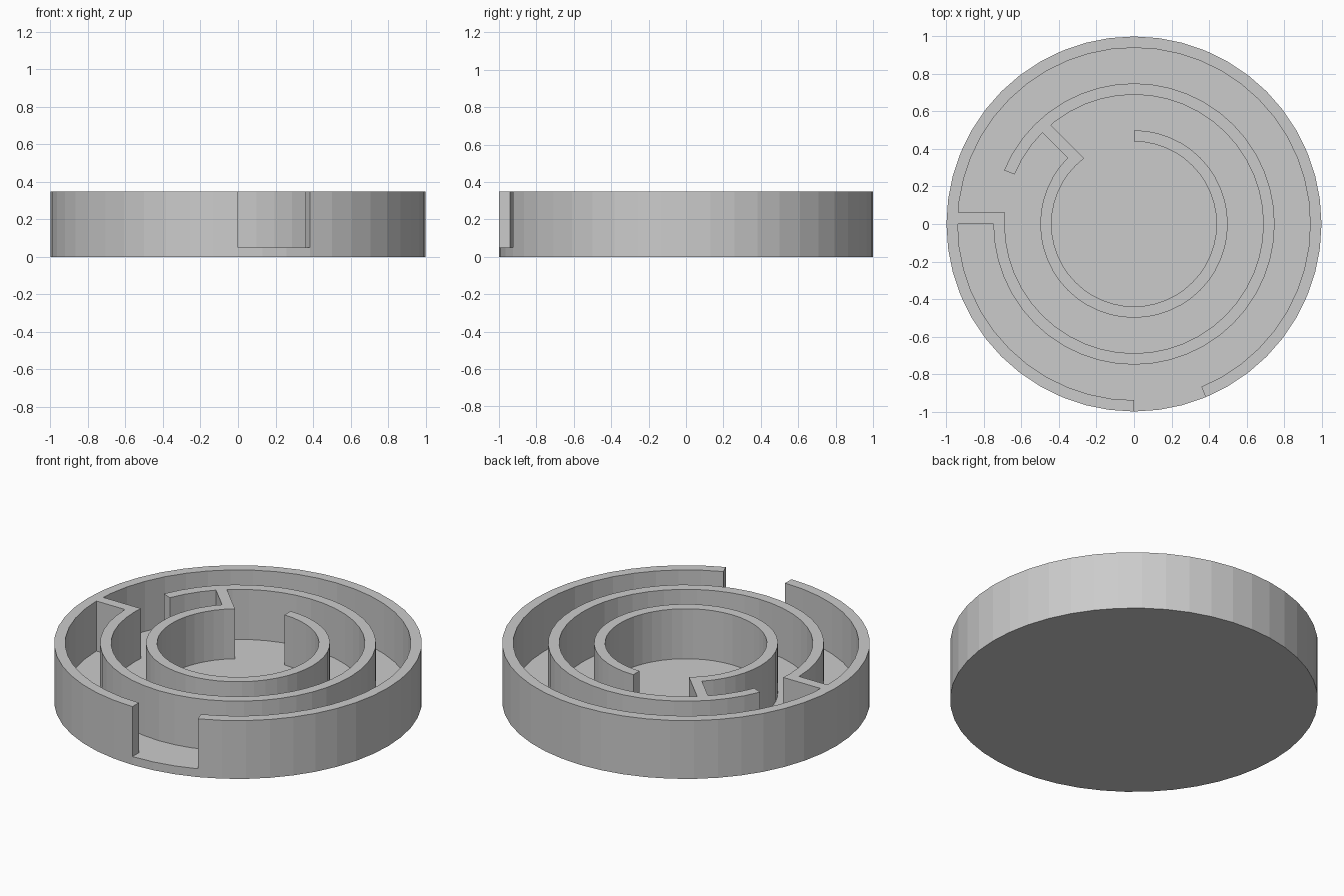
import bpy
import bmesh
from math import sin, cos, radians, sqrt

cube = bpy.data.objects.get("Cube")
if cube:
    bpy.data.objects.remove(cube, do_unlink=True)

STEP = 7.5          # degrees per facet
THICK = 0.06        # wall thickness
FLOOR, TOP = 0.05, 0.35

grey = bpy.data.materials.new("light grey")
grey.use_nodes = True
grey.diffuse_color = (0.6, 0.6, 0.6, 1)
grey.node_tree.nodes["Principled BSDF"].inputs["Base Color"].default_value = (0.6, 0.6, 0.6, 1)


def polar(r, deg):
    return r * cos(radians(deg)), r * sin(radians(deg))


def extrude_plan(name, outline, z0, z1):
    """Raise a flat closed outline into a solid."""
    bm = bmesh.new()
    base = bm.faces.new([bm.verts.new((x, y, z0)) for x, y in outline])
    raised = bmesh.ops.extrude_face_region(bm, geom=[base], use_keep_orig=True)
    verts = [v for v in raised["geom"] if isinstance(v, bmesh.types.BMVert)]
    bmesh.ops.translate(bm, verts=verts, vec=(0, 0, z1 - z0))
    bmesh.ops.recalc_face_normals(bm, faces=bm.faces)
    mesh = bpy.data.meshes.new(name)
    bm.to_mesh(mesh)
    bm.free()
    mesh.materials.append(grey)
    obj = bpy.data.objects.new(name, mesh)
    bpy.context.collection.objects.link(obj)
    return obj


def ring_wall(name, radius, start, end):
    """Open ring running anticlockwise from start to end."""
    angles = [start + i * STEP for i in range(round((end - start) / STEP) + 1)]
    outline = [polar(radius, a) for a in angles]
    outline += [polar(radius - THICK, a) for a in reversed(angles)]
    return extrude_plan(name, outline, FLOOR, TOP)


def spoke_wall(name, inner, outer, angle):
    """Straight wall lying on the clockwise side of a ray from the centre."""
    c, s = cos(radians(angle)), sin(radians(angle))
    corners = [(inner, 0), (outer, 0),
               (sqrt(outer**2 - THICK**2), THICK), (sqrt(inner**2 - THICK**2), THICK)]
    outline = [(t * c + w * s, t * s - w * c) for t, w in corners]
    return extrude_plan(name, outline, FLOOR, TOP)


# Round floor
extrude_plan("floor", [polar(1, i * STEP) for i in range(round(360 / STEP))], 0, FLOOR)

# Three open rings, each with its own doorway
ring_wall("outer_ring", 1.0, -67.5, 270)
ring_wall("middle_ring", 0.75, -180, 157.5)
ring_wall("inner_ring", 0.5, 135, 450)

# Straight walls that block the passages
spoke_wall("outer_passage_wall", 0.75 - THICK, 1 - THICK, 180)
spoke_wall("inner_passage_wall", 0.5 - THICK, 0.75 - THICK, 135)
